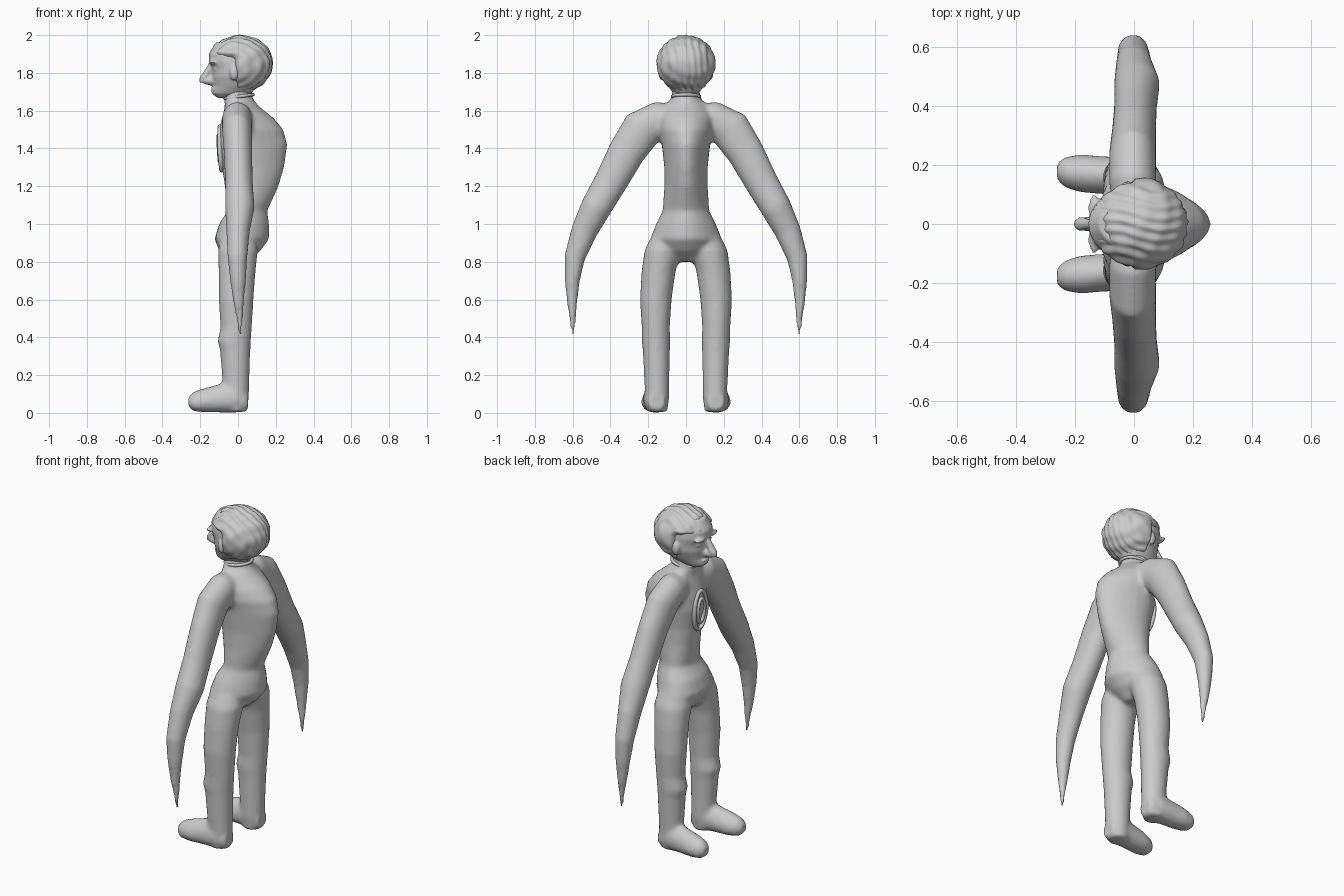
import bpy, bmesh, math
from mathutils import Vector, Matrix

if "Cube" in bpy.data.objects:
    bpy.data.objects.remove(bpy.data.objects["Cube"])

X, Y, Z = Vector((1, 0, 0)), Vector((0, 1, 0)), Vector((0, 0, 1))


def loft(bm, rings, u=X, v=None, taper=0.0, n=24):
    """Skin rings (x, y, z, radius along u, radius along v) into a closed tube."""
    pts = [Vector(r[:3]) for r in rings]
    loops = []
    for i, r in enumerate(rings):
        side = v
        if side is None:
            t = pts[min(i + 1, len(pts) - 1)] - pts[max(i - 1, 0)]
            side = t.cross(u).normalized()
        loop = []
        for k in range(n):
            a = 2 * math.pi * k / n
            p = pts[i] + u * r[3] * math.cos(a)
            p += side * r[4] * math.sin(a) * (1 - taper * math.cos(a))
            loop.append(bm.verts.new(p))
        loops.append(loop)
    for a, b in zip(loops, loops[1:]):
        for k in range(n):
            bm.faces.new((a[k], a[(k + 1) % n], b[(k + 1) % n], b[k]))
    bm.faces.new(loops[0])
    bm.faces.new(loops[-1])


def ball(bm, c, r):
    m = Matrix.Translation(c) @ Matrix.Diagonal((*r, 1))
    return bmesh.ops.create_uvsphere(bm, u_segments=24, v_segments=16, radius=1, matrix=m)


def finish(name, bm, voxel=None, smooth=4):
    bmesh.ops.recalc_face_normals(bm, faces=bm.faces[:])
    for f in bm.faces:
        f.smooth = True
    me = bpy.data.meshes.new(name)
    bm.to_mesh(me)
    bm.free()
    ob = bpy.data.objects.new(name, me)
    bpy.context.collection.objects.link(ob)
    if voxel:
        r = ob.modifiers.new("blend", 'REMESH')
        r.mode = 'VOXEL'
        r.voxel_size = voxel
        r.use_smooth_shade = True
        s = ob.modifiers.new("soften", 'SMOOTH')
        s.factor = 0.5
        s.iterations = smooth
    return ob


# Body: torso with narrow rounded back, given as front x, back x, height, half width
body = bmesh.new()
torso = [(-.05, .05, .80, .06), (-.10, .12, .86, .15), (-.125, .165, .92, .185),
         (-.10, .165, 1.0, .155), (-.055, .155, 1.07, .12), (-.07, .215, 1.2, .112),
         (-.085, .245, 1.3, .112), (-.11, .262, 1.42, .125), (-.10, .24, 1.5, .14),
         (-.085, .19, 1.56, .14), (-.07, .115, 1.62, .12), (-.072, .08, 1.66, .078),
         (-.06, .07, 1.74, .065)]
loft(body, [((a + b) / 2, 0, z, (b - a) / 2, w) for a, b, z, w in torso], v=Y, taper=.25)

for s in (1, -1):
    # Arms tapering to a point
    arm = [(0, .05, 1.56, .07, .08), (-.005, .14, 1.555, .08, .095), (-.005, .235, 1.50, .08, .11),
           (0, .315, 1.38, .075, .098), (.005, .40, 1.22, .073, .088), (.01, .475, 1.09, .078, .082),
           (.0, .54, .96, .062, .07), (-.003, .59, .82, .052, .055), (0, .602, .70, .042, .04),
           (.003, .603, .58, .027, .027), (.01, .599, .48, .015, .015), (.012, .597, .41, .010, .010)]
    loft(body, [(r[0], s * r[1], *r[2:]) for r in arm])
    # Legs with a low boot cuff
    leg = [(0, .09, .96, .09, .08), (0, .12, .86, .105, .10), (-.005, .145, .75, .098, .09),
           (-.01, .16, .6, .092, .084), (-.01, .16, .45, .083, .074), (-.02, .158, .38, .088, .076),
           (-.015, .157, .33, .08, .072), (-.012, .155, .2, .073, .067), (-.01, .153, .08, .068, .064),
           (-.01, .153, .005, .055, .055)]
    loft(body, [(r[0], s * r[1], *r[2:]) for r in leg], v=Y)
    # Feet pointing along -x
    foot = [(.052, .065, .05, .045), (-.02, .085, .085, .065), (-.10, .077, .075, .064),
            (-.18, .067, .064, .064), (-.235, .061, .052, .052), (-.262, .058, .028, .028)]
    loft(body, [(x, s * (.158 + .02 * max(0, -x / .26)), z, a, b) for x, z, a, b in foot],
         u=Z, v=Y, taper=.15)
finish("body", body, .013)

# Head: face, as front x, back x, height, half width
head = bmesh.new()
face = [(-.11, -.02, 1.668, .035), (-.137, .07, 1.69, .068), (-.13, .10, 1.73, .095),
        (-.138, .12, 1.78, .118), (-.138, .14, 1.82, .125), (-.155, .14, 1.86, .125),
        (-.155, .14, 1.90, .12), (-.12, .10, 1.96, .08)]
loft(head, [((a + b) / 2, 0, z, (b - a) / 2, w) for a, b, z, w in face], v=Y)
# Long nose, lips and ears
loft(head, [(-.13, 0, 1.87, .014, .014), (-.155, 0, 1.82, .017, .018),
            (-.18, 0, 1.775, .024, .024), (-.19, 0, 1.75, .015, .016)], v=Y)
loft(head, [(-.12, 0, 1.76, .03, .03), (-.18, 0, 1.76, .02, .022)], u=Z, v=Y)
ball(head, (-.127, 0, 1.716), (.018, .035, .007))
ball(head, (-.125, 0, 1.698), (.017, .03, .007))
for s in (1, -1):
    ball(head, (-.135, s * .055, 1.855), (.02, .045, .012))
    ball(head, (-.112, s * .05, 1.82), (.02, .02, .012))
    ball(head, (-.02, s * .125, 1.80), (.025, .02, .04))
finish("head", head, .007, 3)

# Wavy hair cap, tucked in over the face
hair = bmesh.new()
bmesh.ops.create_uvsphere(hair, u_segments=96, v_segments=64, radius=1)
for v in hair.verts:
    d = v.co.copy()
    k = 1 + .02 * math.sin(26 * d.y + 3 * math.sin(3 * d.x) + 2 * d.z)
    k += .02 * math.sin(11 * d.x + 2) * math.sin(9 * d.z + 4 * d.y)
    if d.x < -.1:
        low = min(1, max(0, (.38 - d.z) / .2)) * min(1, (-.1 - d.x) / .2)
        k *= 1 - .32 * low
    v.co = Vector((.014 + .168 * d.x * k, .155 * d.y * k, 1.848 + .15 * d.z * k))
finish("hair", hair)

# Oval chest patch and neck band as small tubes along closed loops


def tube(name, f, r, n=40):
    bm = bmesh.new()
    rings = []
    for i in range(n):
        t = 2 * math.pi * i / n
        p = f(t)
        tan = (f(t + .01) - f(t - .01)).normalized()
        out = (p - (f(0) + f(math.pi)) / 2).normalized()
        nor = tan.cross(out).normalized()
        out = nor.cross(tan)
        rings.append([bm.verts.new(p + r * (out * math.cos(a) + nor * math.sin(a)))
                      for a in [2 * math.pi * j / 8 for j in range(8)]])
    for i in range(n):
        a, b = rings[i], rings[(i + 1) % n]
        for j in range(8):
            bm.faces.new((a[j], a[(j + 1) % 8], b[(j + 1) % 8], b[j]))
    finish(name, bm)


def oval(w, h):
    def f(t):
        z = 1.40 + h * math.sin(t)
        return Vector((-.104 + 1.0 * (z - 1.42) ** 2 + 2.5 * (w * math.cos(t)) ** 2,
                       w * math.cos(t), z))
    return f


tube("chest_patch_rim", oval(.056, .115), .013)
tube("chest_patch_inner", oval(.03, .07), .011)
tube("neck_band", lambda t: Vector((.005 + .075 * math.cos(t), .072 * math.sin(t),
                                    1.675 + .01 * math.cos(t))), .009)
